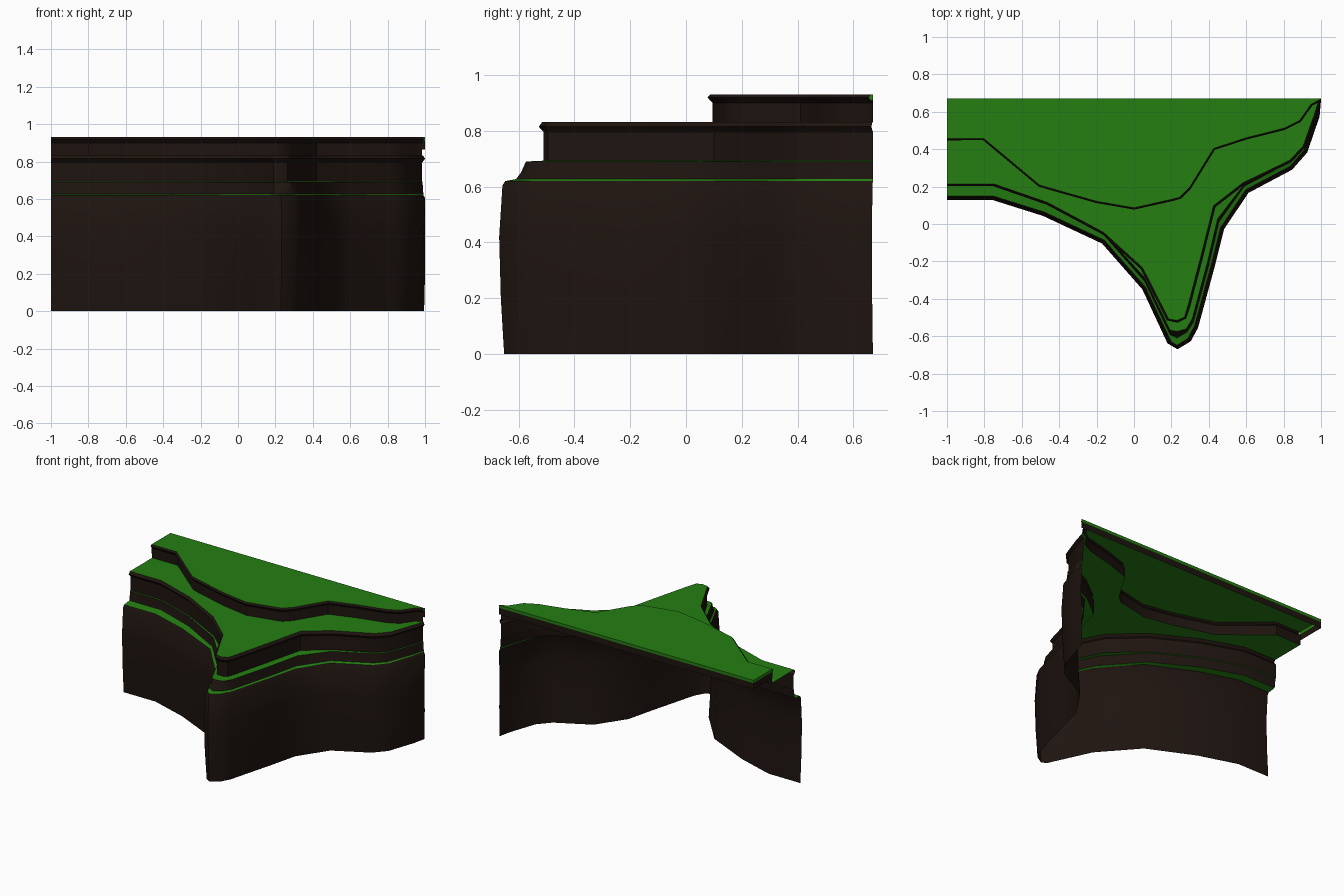
import bpy, bmesh, math
from mathutils import Vector

if "Cube" in bpy.data.objects:
    bpy.data.objects.remove(bpy.data.objects["Cube"])


def material(name, rgb):
    m = bpy.data.materials.new(name)
    m.diffuse_color = (*rgb, 1)
    m.use_nodes = True
    m.node_tree.nodes["Principled BSDF"].inputs["Base Color"].default_value = m.diffuse_color
    return m


GRASS = material("grass", (0.018, 0.21, 0.006))
ROCK = material("rock", (0.013, 0.007, 0.005))


def out(line, d):
    """Push a plan outline outward (towards the front) by d."""
    res = []
    for i, p in enumerate(line):
        a, b = Vector(line[max(i - 1, 0)]), Vector(line[min(i + 1, len(line) - 1)])
        t = (b - a).normalized()
        res.append((max(-1, min(1, p[0] + t.y * d)), min(0.67, p[1] - t.x * d)))
    res[0] = (-1, res[0][1])
    return res


def mix(a, b, fracs):
    return [tuple(Vector(p).lerp(Vector(q), f)) for p, q, f in zip(a, b, fracs)]


def finish(name, bm, mat):
    bmesh.ops.triangulate(bm, faces=[f for f in bm.faces if len(f.verts) > 4])
    me = bpy.data.meshes.new(name)
    bm.to_mesh(me)
    bm.free()
    me.materials.append(mat)
    ob = bpy.data.objects.new(name, me)
    bpy.context.collection.objects.link(ob)
    bpy.context.view_layer.objects.active = ob
    ob.select_set(True)
    bpy.ops.object.shade_smooth_by_angle(angle=math.radians(35))
    ob.select_set(False)


def loft(name, rows, mat):
    """Skin a stack of (outline, height) rows."""
    bm = bmesh.new()
    vs = [[bm.verts.new((x, y, z)) for x, y in line] for line, z in rows]
    for lo, up in zip(vs, vs[1:]):
        for i in range(len(lo) - 1):
            bm.faces.new((lo[i], lo[i + 1], up[i + 1], up[i]))
    finish(name, bm, mat)


def flat(name, outline, z, mat):
    bm = bmesh.new()
    bm.faces.new([bm.verts.new((x, y, z)) for x, y in outline])
    finish(name, bm, mat)


# plan outlines, left to right: cliff foot, middle terrace edge, top terrace edge
foot = [(-1, .145), (-.75, .145), (-.48, .06), (-.16, -.09), (.06, -.34), (.195, -.63),
        (.23, -.652), (.29, -.615), (.325, -.55), (.415, -.22), (.465, -.02), (.60, .18),
        (.835, .305), (.91, .39), (.975, .58), (.995, .67)]
mid = [(-1, .22), (-.75, .22), (-.46, .12), (-.16, -.04), (.05, -.23), (.19, -.505),
       (.23, -.51), (.265, -.495), (.285, -.43), (.35, -.18), (.42, .10), (.58, .225),
       (.83, .345), (.90, .42), (.96, .59), (.985, .67)]
top = [(-1, .465), (-.8, .465), (-.5, .215), (-.2, .13), (0, .095), (.20, .14), (.24, .15),
       (.29, .20), (.42, .41), (.60, .47), (.80, .52), (.88, .56), (.94, .645), (.985, .67)]

# ledge widths as fractions between cliff foot and middle terrace
f1 = [.85, .85, .8, .6, .3, .3, .3, .3, .2, .2, .25, .5, .6, .5, .4, .4]
f2 = [.95, .95, .92, .8, .5, .5, .55, .45, .35, .35, .4, .65, .8, .8, .8, .8]
ledge_in = mix(foot, mid, f1)
step_top = mix(foot, mid, f2)
foot_top = out(foot, -.004)

# lower cliff and its ledge
loft("lower_cliff", [(foot, 0), (out(foot, .012), .2), (out(foot, .018), .42),
                     (out(foot, .006), .605), (foot_top, .62)], ROCK)
loft("lower_ledge", [(foot_top, .62), (ledge_in, .627)], GRASS)

# small step and its ledge
loft("step_cliff", [(ledge_in, .627), (mix(ledge_in, step_top, [.5] * 16), .65),
                    (step_top, .69)], ROCK)
loft("step_ledge", [(step_top, .69), (mid, .693)], GRASS)

# middle cliff with overhanging lip
mid_edge = out(mid, .005)
loft("middle_cliff", [(mid, .693), (mid, .795), (out(mid, .018), .815), (mid_edge, .832)], ROCK)
flat("middle_terrace", mid_edge + top[::-1], .832, GRASS)

# upper cliff with overhanging lip
top_edge = out(top, .008)
loft("upper_cliff", [(top, .832), (top, .90), (out(top, .018), .92), (top_edge, .93)], ROCK)
flat("top_terrace", top_edge + [(1, .67), (-1, .67)], .93, GRASS)

# thin turf and soil skirt along the back and left edges of the top terrace
rim = [(1, .67), (-1, .67), top_edge[0]]
loft("turf_rim", [(rim, .91), (rim, .93)], GRASS)
loft("soil_rim", [(rim, .865), (rim, .91)], ROCK)
